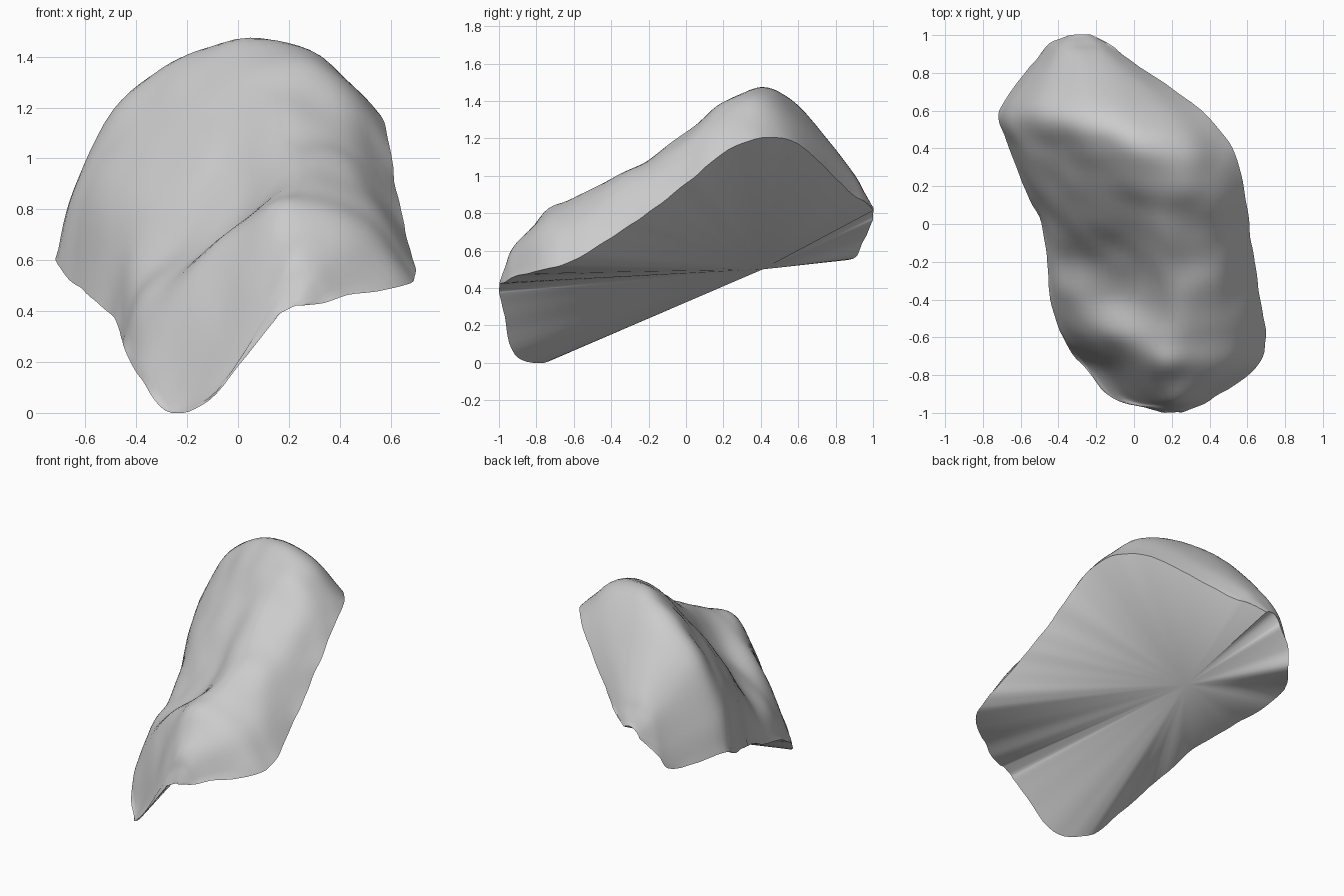
import bpy
import bmesh
from mathutils import Vector, noise

if "Cube" in bpy.data.objects:
    bpy.data.objects.remove(bpy.data.objects["Cube"], do_unlink=True)

# Cross-sections from front to back: y, left rim x, right rim x, then heights across
ACROSS = [0, .06, .2, .4, .6, .82, 1]
SECTIONS = [
    (-1, .15, .25, .37, .38, .39, .4, .41, .42, .42),
    (-.97, .06, .33, .26, .3, .38, .46, .51, .51, .43),
    (-.92, -.12, .43, .05, .09, .2, .46, .61, .59, .46),
    (-.76, -.26, .65, 0, .08, .38, .75, .8, .71, .5),
    (-.6, -.38, .7, .13, .29, .56, .78, .88, .79, .55),
    (-.4, -.44, .67, .24, .42, .57, .75, .97, .92, .67),
    (-.2, -.46, .64, .3, .5, .66, .87, 1.09, 1.03, .8),
    (0, -.49, .61, .38, .68, .91, 1.07, 1.23, 1.18, .96),
    (.2, -.58, .58, .46, .8, 1.03, 1.24, 1.39, 1.34, 1.12),
    (.4, -.66, .52, .52, .87, 1.13, 1.37, 1.48, 1.4, 1.2),
    (.6, -.71, .36, .61, .86, 1.18, 1.34, 1.37, 1.3, 1.17),
    (.87, -.52, -.02, .55, .71, .92, 1.03, 1.05, 1.02, .92),
    (.95, -.45, -.13, .66, .73, .85, .91, .92, .91, .86),
    (1, -.35, -.23, .76, .78, .8, .82, .83, .83, .82),
]
UNDERSIDE_HUB = Vector((-.08, .41, .5))


def smooth_path(points, steps):
    """Pass a smooth curve through the points and sample it evenly."""
    padded = [points[0] * 2 - points[1], *points, points[-1] * 2 - points[-2]]
    result = []
    for a, b, c, d in zip(padded, padded[1:], padded[2:], padded[3:]):
        for i in range(steps):
            t = i / steps
            result.append(b + (c - a) * (t / 2)
                          + (a * 2 - b * 5 + c * 4 - d) * (t * t / 2)
                          + (b * 3 - a - c * 3 + d) * (t ** 3 / 2))
    return result + [points[-1]]


# Smooth control surface, refined along the stone and then across it
control = [[Vector((left + (right - left) * t, y, z)) for t, z in zip(ACROSS, heights)]
           for y, left, right, *heights in SECTIONS]
columns = [smooth_path(list(column), 6) for column in zip(*control)]
grid = [smooth_path(list(row), 6) for row in zip(*columns)]
last_row, last_col = len(grid) - 1, len(grid[0]) - 1

bm = bmesh.new()
verts = []
for r, row in enumerate(grid):
    line = []
    for c, point in enumerate(row):
        # Soft weathered bumps inside, small chips along the broken rim
        if r in (0, last_row) or c in (0, last_col):
            point = point + noise.noise_vector(point * 9) * .008
        else:
            point = point + Vector((0, -.4, .8)) * noise.noise(point * 5) * .02
        point.z = max(point.z, 0)
        line.append(bm.verts.new(point))
    verts.append(line)

# Weathered outer shell
for front, back in zip(verts, verts[1:]):
    for c in range(last_col):
        bm.faces.new((front[c], front[c + 1], back[c + 1], back[c]))

# Broken underside, fanned from one hub to the rim
rim = [edge for edge in bm.edges if edge.is_boundary]
hub = bm.verts.new(UNDERSIDE_HUB)
for edge in rim:
    bm.faces.new((*edge.verts, hub))
bmesh.ops.recalc_face_normals(bm, faces=bm.faces)

mesh = bpy.data.meshes.new("stone")
bm.to_mesh(mesh)
bm.free()
stone = bpy.data.objects.new("stone", mesh)
bpy.context.collection.objects.link(stone)

# Plain grey stone
grey = bpy.data.materials.new("stone grey")
grey.use_nodes = True
colour = (.6, .6, .6, 1)
grey.diffuse_color = colour
grey.node_tree.nodes["Principled BSDF"].inputs["Base Color"].default_value = colour
mesh.materials.append(grey)

bpy.ops.object.select_all(action="DESELECT")
stone.select_set(True)
bpy.context.view_layer.objects.active = stone
bpy.ops.object.shade_smooth_by_angle(angle=.7)
